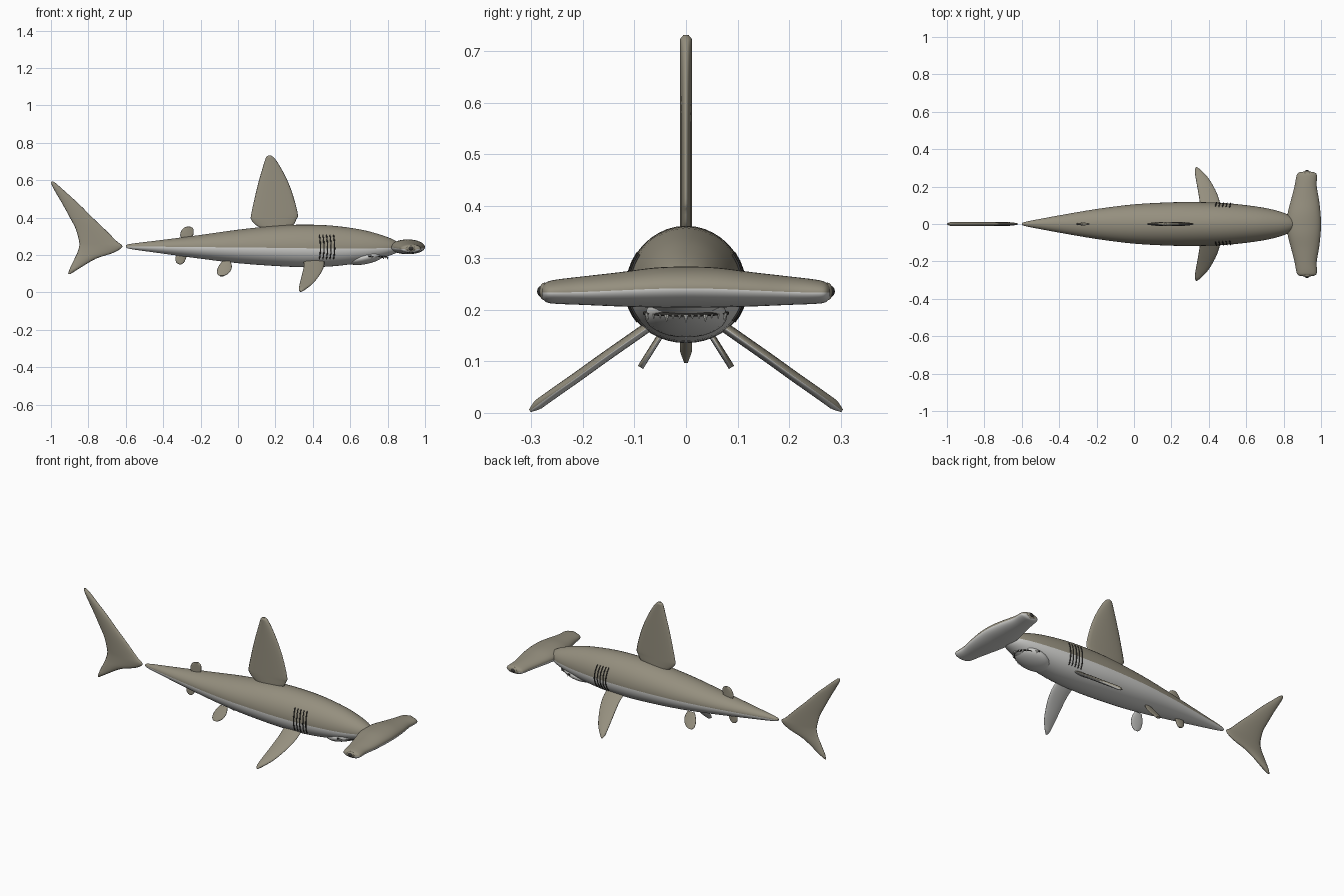
import bpy, bmesh, math
from mathutils import Vector, Matrix

old = bpy.data.objects.get("Cube")
if old:
    bpy.data.objects.remove(old, do_unlink=True)


def material(name, rgb):
    m = bpy.data.materials.new(name)
    m.use_nodes = True
    m.diffuse_color = (*rgb, 1)
    bsdf = m.node_tree.nodes["Principled BSDF"]
    bsdf.inputs["Base Color"].default_value = (*rgb, 1)
    bsdf.inputs["Roughness"].default_value = 0.6
    return m


SKIN = material("grey brown skin", (0.30, 0.275, 0.21))
BELLY = material("pale belly", (0.64, 0.64, 0.62))
DARK = material("dark slit", (0.035, 0.033, 0.03))
WHITE = material("tooth white", (0.85, 0.85, 0.8))


def smooth_rows(rows, steps=4):
    """Catmull-Rom through a list of equal-length tuples."""
    out = []
    for i in range(len(rows) - 1):
        a, b, c, d = (rows[max(0, min(len(rows) - 1, i + k))] for k in (-1, 0, 1, 2))
        for s in range(steps):
            t = s / steps
            out.append([q + 0.5 * t * (r - p + t * (2*p - 5*q + 4*r - w + t * (3*(q - r) + w - p)))
                        for p, q, r, w in zip(a, b, c, d)])
    return out + [list(rows[-1])]


def ring(centre, side, up, down, n):
    """Closed section made of an upper and a lower half ellipse."""
    pts = []
    for j in range(n):
        a = 2 * math.pi * j / n
        s = math.sin(a)
        pts.append(Vector(centre) + Vector(side) * math.cos(a)
                   + (Vector(up) * s if s > 0 else Vector(down) * -s))
    return pts


def finish(name, bm, mats):
    bmesh.ops.recalc_face_normals(bm, faces=bm.faces)
    me = bpy.data.meshes.new(name)
    bm.to_mesh(me)
    bm.free()
    for m in mats:
        me.materials.append(m)
    ob = bpy.data.objects.new(name, me)
    bpy.context.scene.collection.objects.link(ob)
    return ob


def loft(name, rings, upper, lower):
    """Skin the rings; the upper half and lower half take their own colour."""
    bm = bmesh.new()
    vs = [[bm.verts.new(p) for p in r] for r in rings]
    n = len(rings[0])
    for a, b in zip(vs, vs[1:]):
        for j in range(n):
            k = (j + 1) % n
            f = bm.faces.new((a[j], a[k], b[k], b[j]))
            f.smooth = True
            f.material_index = 0 if j < n // 2 else 1
    for r in (vs[0], vs[-1]):
        bm.faces.new(r)
    return finish(name, bm, (upper, lower))


def upright_fin(name, rows, half):
    """Fin on the centre plane from rows of height, rear x, front x."""
    rows = smooth_rows(rows)
    rings = []
    for z, x0, x1 in rows:
        w = min(half, 0.3 * (x1 - x0))
        rings.append(ring(((x0 + x1) / 2, 0, z), ((x1 - x0) / 2, 0, 0), (0, w, 0), (0, -w, 0), 20))
    loft(name, rings, SKIN, SKIN)


def paired_fin(name, rows, half):
    """Left and right fins from rows of y, z, rear x, front x."""
    first, last = rows[0], rows[-1]
    span = Vector((0, last[0] - first[0], last[1] - first[1])).normalized()
    for s, label in ((1, "left_"), (-1, "right_")):
        rings = []
        for y, z, x0, x1 in smooth_rows(rows):
            w = min(half, 0.3 * (x1 - x0))
            up = Vector((0, -s * span.z, span.y)) * w
            rings.append(ring(((x0 + x1) / 2, s * y, z), ((x1 - x0) / 2, 0, 0), up, -up, 20))
        loft(label + name, rings, SKIN, BELLY)


def blob(name, centre, radii, mat, tilt=0.0):
    bm = bmesh.new()
    mtx = (Matrix.Translation(centre) @ Matrix.Rotation(tilt, 4, 'Y')
           @ Matrix.Diagonal((*radii, 1)))
    bmesh.ops.create_uvsphere(bm, u_segments=24, v_segments=14, radius=1, matrix=mtx)
    for f in bm.faces:
        f.smooth = True
    return finish(name, bm, (mat,))


def tube(name, path, r, mat):
    """Thin round strip along a path."""
    cu = bpy.data.curves.new(name, 'CURVE')
    cu.dimensions = '3D'
    cu.bevel_depth = r
    cu.bevel_resolution = 1
    cu.use_fill_caps = True
    sp = cu.splines.new('POLY')
    sp.points.add(len(path) - 1)
    for p, co in zip(sp.points, path):
        p.co = (*co, 1)
    cu.materials.append(mat)
    ob = bpy.data.objects.new(name, cu)
    bpy.context.scene.collection.objects.link(ob)


# Body: x, half width, bottom, colour line, top
BODY = smooth_rows([
    (-0.60, 0.004, 0.241, 0.246, 0.251), (-0.57, 0.014, 0.231, 0.246, 0.260),
    (-0.40, 0.046, 0.207, 0.244, 0.281), (-0.20, 0.080, 0.180, 0.242, 0.307),
    (0.00, 0.105, 0.156, 0.240, 0.335), (0.20, 0.116, 0.141, 0.238, 0.356),
    (0.35, 0.117, 0.135, 0.236, 0.362), (0.50, 0.111, 0.139, 0.235, 0.357),
    (0.65, 0.094, 0.157, 0.235, 0.337), (0.75, 0.075, 0.178, 0.236, 0.312),
    (0.82, 0.052, 0.200, 0.238, 0.287), (0.86, 0.025, 0.218, 0.240, 0.265)])
loft("body", [ring((x, 0, zb), (0, w, 0), (0, 0, z1 - zb), (0, 0, z0 - zb), 40)
              for x, w, z0, zb, z1 in BODY], SKIN, BELLY)

# Hammer head: y, rear x, front x, bottom, colour line, top
half_head = [(0.0, 0.815, 1.0, 0.204, 0.241, 0.283), (0.06, 0.822, 0.997, 0.204, 0.240, 0.281),
             (0.13, 0.840, 0.989, 0.206, 0.237, 0.272), (0.20, 0.858, 0.977, 0.209, 0.234, 0.264),
             (0.25, 0.867, 0.978, 0.211, 0.233, 0.258), (0.27, 0.874, 0.974, 0.214, 0.233, 0.253),
             (0.279, 0.892, 0.956, 0.223, 0.233, 0.244)]
head = [(-r[0], *r[1:]) for r in half_head[:0:-1]] + half_head
loft("hammer_head", [ring(((x0 + x1) / 2, y, zb), ((x1 - x0) / 2, 0, 0),
                          (0, 0, z1 - zb), (0, 0, z0 - zb), 32)
                     for y, x0, x1, z0, zb, z1 in smooth_rows(head)], SKIN, BELLY)

# Eyes
for s, label in ((1, "left"), (-1, "right")):
    blob(label + "_eye_rim", (0.925, s * 0.274, 0.235), (0.025, 0.010, 0.017), SKIN)
    blob(label + "_eye", (0.925, s * 0.277, 0.235), (0.016, 0.011, 0.012), DARK)

# Fins on the centre line
upright_fin("dorsal_fin", [
    (0.350, 0.110, 0.280), (0.365, 0.090, 0.300), (0.390, 0.070, 0.312), (0.415, 0.070, 0.320),
    (0.500, 0.088, 0.300), (0.580, 0.107, 0.272), (0.650, 0.127, 0.238),
    (0.700, 0.142, 0.208), (0.722, 0.150, 0.190), (0.731, 0.160, 0.177)], 0.012)
upright_fin("tail_fin", [
    (0.097, -0.909, -0.897), (0.130, -0.898, -0.845), (0.180, -0.874, -0.760),
    (0.212, -0.859, -0.665), (0.245, -0.849, -0.618), (0.275, -0.850, -0.650),
    (0.340, -0.868, -0.715), (0.400, -0.899, -0.778), (0.470, -0.937, -0.848),
    (0.540, -0.978, -0.925), (0.580, -0.998, -0.970), (0.592, -0.998, -0.987)], 0.012)
upright_fin("second_dorsal_fin", [
    (0.275, -0.290, -0.250), (0.300, -0.308, -0.241), (0.325, -0.305, -0.237),
    (0.343, -0.292, -0.241), (0.351, -0.275, -0.255)], 0.007)
upright_fin("anal_fin", [
    (0.150, -0.315, -0.302), (0.160, -0.330, -0.288), (0.180, -0.335, -0.279),
    (0.200, -0.330, -0.272), (0.220, -0.315, -0.275)], 0.007)

# Paired fins
paired_fin("pectoral_fin", [
    (0.070, 0.169, 0.350, 0.462), (0.110, 0.141, 0.352, 0.460), (0.160, 0.106, 0.345, 0.445),
    (0.210, 0.070, 0.336, 0.420), (0.250, 0.042, 0.329, 0.394), (0.285, 0.017, 0.325, 0.360),
    (0.302, 0.004, 0.330, 0.340)], 0.010)
paired_fin("pelvic_fin", [
    (0.040, 0.165, -0.085, -0.040), (0.055, 0.141, -0.103, -0.033),
    (0.070, 0.117, -0.112, -0.038), (0.082, 0.098, -0.110, -0.055),
    (0.088, 0.088, -0.098, -0.075)], 0.006)

# Gill slits follow the flank
for i in range(5):
    x = 0.435 + 0.019 * i
    row = min(BODY, key=lambda r: abs(r[0] - x))
    w, z0, zb, z1 = row[1:]
    for s, label in ((1, "left"), (-1, "right")):
        path = []
        for k in range(9):
            a = math.radians(-36 + 9 * k)
            h = (z1 - zb) if a > 0 else (zb - z0)
            bow = 0.006 * math.cos(math.radians(180 * (k / 8 - 0.5)))
            path.append((x + bow, s * w * math.cos(a), zb + h * math.sin(a)))
        tube(f"{label}_gill_{i + 1}", path, 0.0032, DARK)

# Mouth: swollen lower jaw, dark lip line and a row of teeth
blob("lower_jaw", (0.685, 0, 0.188), (0.105, 0.080, 0.036), BELLY, -0.22)


def mouth_arc(y):
    return 0.795 - 15 * y * y, 0.190 + 0.5 * y * y


tube("mouth_line", [(mouth_arc(y)[0], y, mouth_arc(y)[1])
                    for y in (0.01 * k for k in range(-8, 9))], 0.004, DARK)
for i in range(-6, 7):
    y = 0.0125 * i
    size = 0.016 if i % 3 == 0 else 0.010
    x, z = mouth_arc(y)
    bm = bmesh.new()
    bmesh.ops.create_cone(bm, cap_ends=True, segments=8, radius1=0, radius2=size * 0.35,
                          depth=size, matrix=Matrix.Translation((x + 0.004, y, z - size / 2)))
    finish(f"tooth_{i + 7}", bm, (WHITE,))
